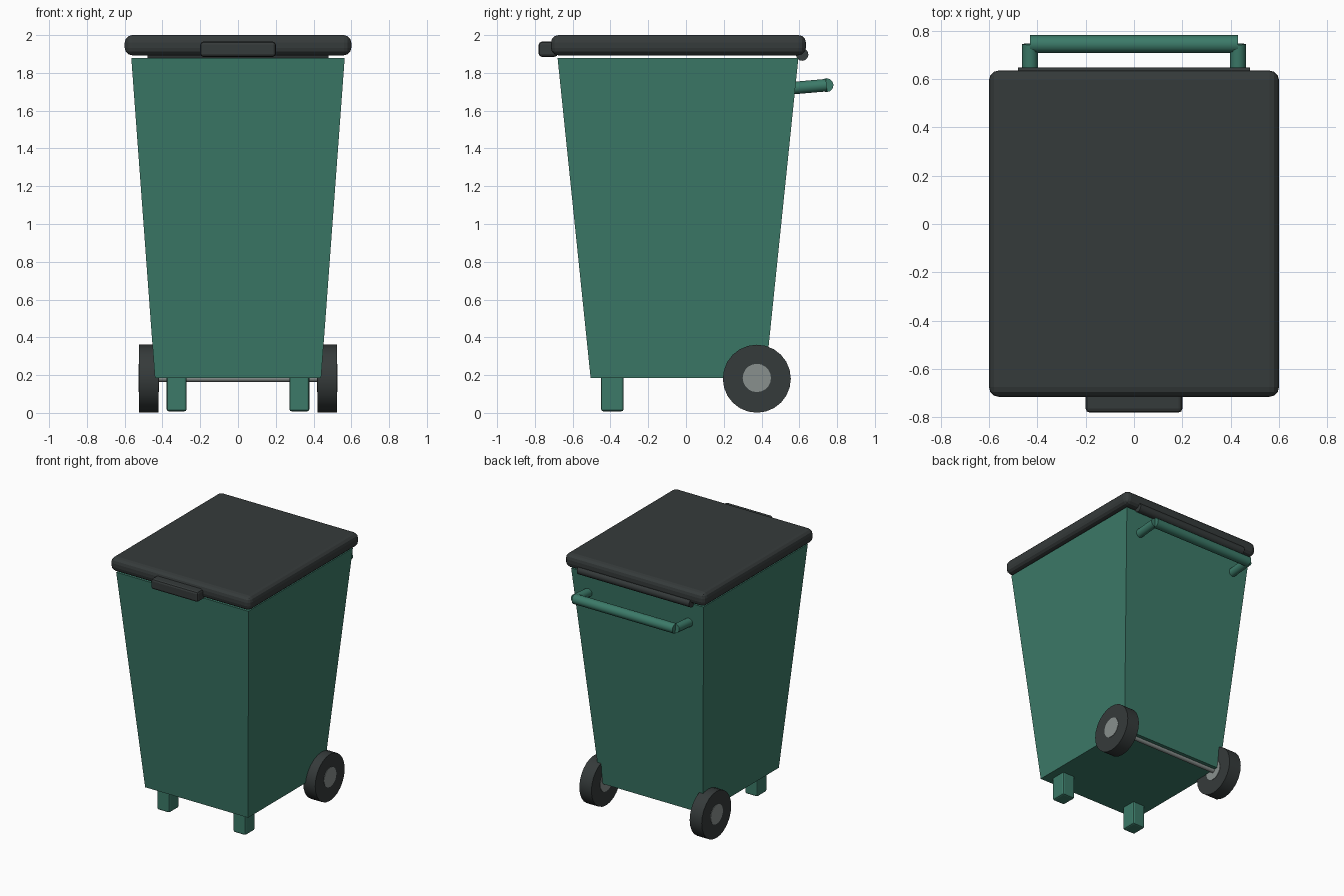
import bpy
import bmesh
from math import radians
from mathutils import Vector

default = bpy.data.objects.get("Cube")
if default:
    bpy.data.objects.remove(default, do_unlink=True)


def material(name, rgb):
    mat = bpy.data.materials.new(name)
    mat.use_nodes = True
    colour = (*rgb, 1)
    mat.diffuse_color = colour
    bsdf = next(n for n in mat.node_tree.nodes if n.type == "BSDF_PRINCIPLED")
    bsdf.inputs["Base Color"].default_value = colour
    return mat


green = material("green plastic", (0.045, 0.195, 0.14))
dark = material("dark plastic", (0.036, 0.043, 0.043))
metal = material("grey metal", (0.25, 0.28, 0.27))


def finish(name, bm, mat):
    mesh = bpy.data.meshes.new(name)
    bm.to_mesh(mesh)
    bm.free()
    mesh.materials.append(mat)
    obj = bpy.data.objects.new(name, mesh)
    bpy.context.collection.objects.link(obj)
    return obj


def box(name, low, high, mat, bevel=0, segments=3):
    """Box between two corners, with optional rounded edges."""
    low, high = Vector(low), Vector(high)
    bm = bmesh.new()
    bmesh.ops.create_cube(bm, size=1)
    for v in bm.verts:
        v.co = (low + high) / 2 + v.co * (high - low)
    obj = finish(name, bm, mat)
    if bevel:
        mod = obj.modifiers.new("rounded edges", "BEVEL")
        mod.width = bevel
        mod.segments = segments
    return obj


def rod(name, start, end, radius, mat, sides):
    """Cylinder running from one point to another."""
    start, end = Vector(start), Vector(end)
    axis = end - start
    bm = bmesh.new()
    bmesh.ops.create_cone(bm, cap_ends=True, segments=sides, radius1=radius,
                          radius2=radius, depth=axis.length)
    obj = finish(name, bm, mat)
    obj.rotation_mode = "QUATERNION"
    obj.rotation_quaternion = axis.to_track_quat("Z", "Y")
    obj.location = (start + end) / 2
    bpy.ops.object.select_all(action="DESELECT")
    obj.select_set(True)
    bpy.context.view_layer.objects.active = obj
    bpy.ops.object.shade_smooth_by_angle(angle=radians(35))
    return obj


# Tapered bin body, narrower at the floor
body = box("bin_body", (-0.565, -0.68, 0.185), (0.565, 0.595, 1.88), green)
for v in body.data.vertices:
    if v.co.z < 1:
        v.co.x *= 0.44 / 0.565
        v.co.y = -0.505 if v.co.y < 0 else 0.42

# Lid with front grip and rear hinge
box("lid", (-0.6, -0.715, 1.893), (0.6, 0.635, 2.0), dark, 0.04)
box("lid_grip", (-0.2, -0.78, 1.885), (0.2, -0.68, 1.965), dark, 0.016, 2)
rod("lid_hinge", (-0.48, 0.615, 1.897), (0.48, 0.615, 1.897), 0.033, dark, 16)

# Push handle
rod("handle_bar", (-0.43, 0.744, 1.735), (0.43, 0.744, 1.735), 0.037, green, 12)

# Axle
rod("axle", (-0.46, 0.375, 0.182), (0.46, 0.375, 0.182), 0.018, metal, 12)

# Paired parts on both sides
for side, s in (("left", 1), ("right", -1)):
    rod(side + "_handle_arm", (s * 0.43, 0.55, 1.718), (s * 0.43, 0.744, 1.735),
        0.033, green, 12)
    rod(side + "_wheel", (s * 0.42, 0.375, 0.181), (s * 0.523, 0.375, 0.181),
        0.18, dark, 24)
    rod(side + "_wheel_hub", (s * 0.417, 0.375, 0.185), (s * 0.526, 0.375, 0.185),
        0.075, metal, 20)
    box(side + "_front_foot", (s * 0.325 - 0.053, -0.45, 0.008),
        (s * 0.325 + 0.053, -0.33, 0.2), green, 0.012, 2)
